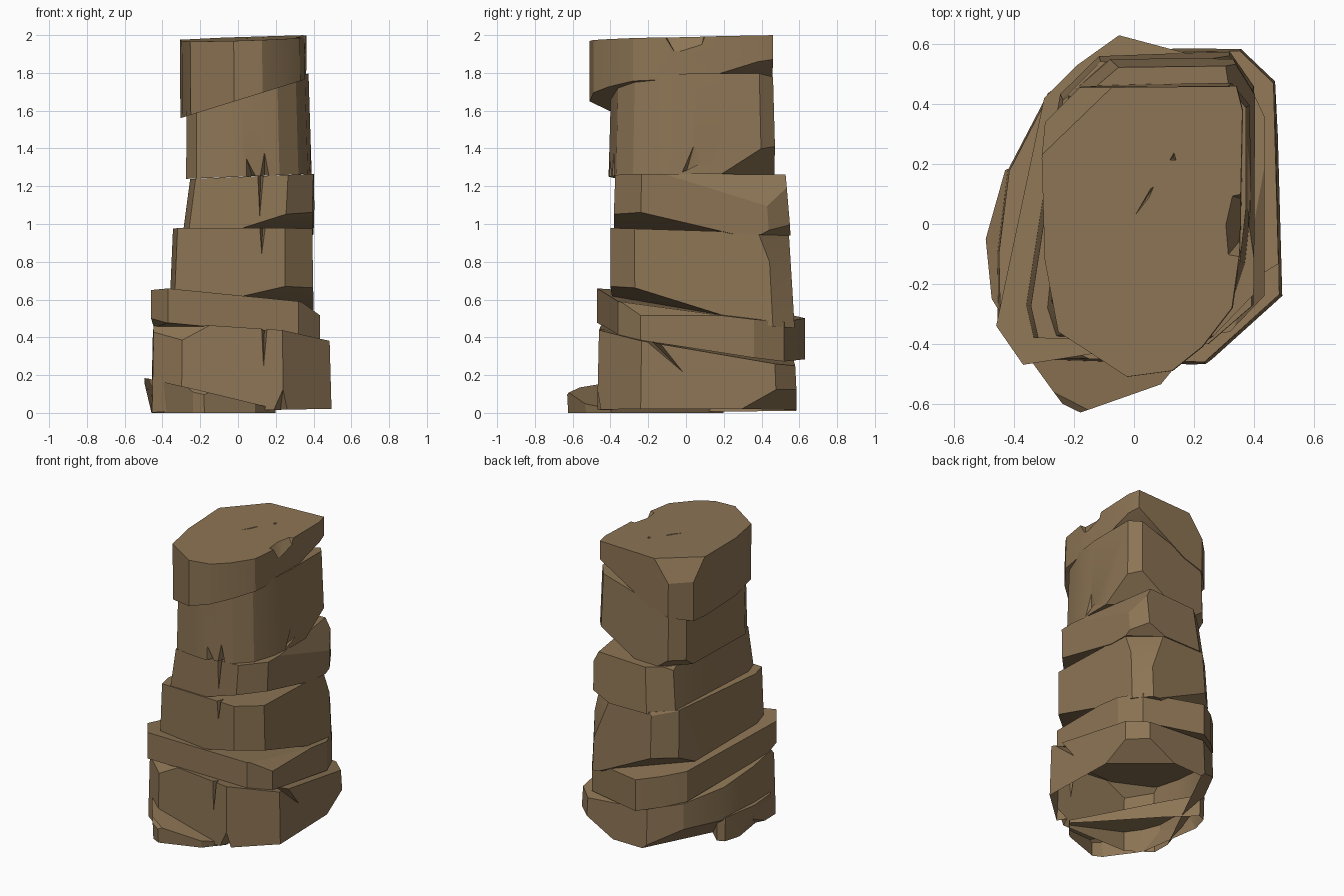
import bpy, bmesh
from mathutils import Vector

if "Cube" in bpy.data.objects:
    bpy.data.objects.remove(bpy.data.objects["Cube"])

stone = bpy.data.materials.new("brown_stone")
stone.diffuse_color = (0.265, 0.177, 0.09, 1)
stone.use_nodes = True
stone.node_tree.nodes["Principled BSDF"].inputs["Base Color"].default_value = stone.diffuse_color


def finish(name, bm):
    bmesh.ops.recalc_face_normals(bm, faces=bm.faces)
    mesh = bpy.data.meshes.new(name)
    bm.to_mesh(mesh)
    bm.free()
    mesh.materials.append(stone)
    ob = bpy.data.objects.new(name, mesh)
    bpy.context.collection.objects.link(ob)
    return ob


def slab(name, outline, low, high, taper=(1, 1), lean=(0, 0), chips=(), cracks=(), open_below=False):
    """Rock slab between two tilted planes z = a + bx + cy, corners chipped
    by planes (point, normal), cracks cut by pointed wedges."""
    bm = bmesh.new()
    rings = []
    for (a, b, c), s, k in ((low, taper[0], 0), (high, taper[1], 1)):
        rings.append([bm.verts.new((x * s + lean[0] * k, y * s + lean[1] * k, a + b * x + c * y))
                      for x, y in outline])
    n = len(outline)
    bm.faces.new(rings[0][::-1])
    bm.faces.new(rings[1])
    for i in range(n):
        j = (i + 1) % n
        bm.faces.new((rings[0][i], rings[0][j], rings[1][j], rings[1][i]))
    for co, no in chips:
        bmesh.ops.bisect_plane(bm, geom=bm.verts[:] + bm.edges[:] + bm.faces[:], dist=1e-5,
                               plane_co=co, plane_no=Vector(no).normalized(), clear_outer=True)
        bmesh.ops.holes_fill(bm, edges=[e for e in bm.edges if e.is_boundary])
    ob = finish(name, bm)
    for i, pts in enumerate(cracks):
        cb = bmesh.new()
        for p in pts:
            cb.verts.new(p)
        bmesh.ops.convex_hull(cb, input=cb.verts[:])
        cutter = finish(f"{name}_crack_cutter_{i}", cb)
        cutter.hide_render = True
        mod = ob.modifiers.new("crack", 'BOOLEAN')
        mod.operation, mod.solver, mod.object = 'DIFFERENCE', 'EXACT', cutter
    # Bake the cracks and drop the cutters
    if cracks:
        bpy.context.view_layer.update()
        baked = bpy.data.meshes.new_from_object(ob.evaluated_get(bpy.context.evaluated_depsgraph_get()))
        cutters = [m.object for m in ob.modifiers]
        ob.modifiers.clear()
        ob.data = baked
        for c in cutters:
            bpy.data.objects.remove(c)
    # Hollow underside of the lowest rocks
    if open_below:
        bm = bmesh.new()
        bm.from_mesh(ob.data)
        bm.normal_update()
        under = [f for f in bm.faces if f.normal.z < -.98]
        bmesh.ops.delete(bm, geom=under, context='FACES')
        bm.to_mesh(ob.data)
        bm.free()
    bpy.ops.object.select_all(action='DESELECT')
    ob.select_set(True)
    bpy.context.view_layer.objects.active = ob
    bpy.ops.object.shade_smooth_by_angle(angle=0.42)
    return ob


def front_crack(x, y, top, bottom, w=0.025):
    """Wedge that opens at the upper edge and closes to a point below."""
    return [(x - w, y - 0.03, top), (x + w, y - 0.03, top), (x, y + 0.06, top), (x - 0.005, y - 0.005, bottom)]


# Tilted foot rock along the front left
slab("foot_rock",
     [(-.495, -.05), (-.475, -.25), (-.37, -.42), (-.24, -.6), (-.18, -.63), (.09, -.535), (.2, -.4),
      (.1, -.3), (-.22, .05), (-.38, .2), (-.43, .18)],
     (0, 0, 0), (.065, -.24, -.01), taper=(.99, 1),
     chips=[((-.18, -.625, .1), (-.2, -1, 1.3)), ((-.49, -.05, .14), (-1, -.15, -.35))], open_below=True)

# Wide base block
slab("base_block",
     [(-.46, -.1), (-.455, -.34), (-.3, -.455), (.24, -.47), (.495, -.24), (.475, .48), (.36, .59),
      (-.1, .58), (-.29, .44), (-.425, .18)],
     (.012, .02, 0), (.375, -.07, -.17), taper=(1, .98),
     chips=[((-.3, -.45, .38), (-.5, -1, .9)),
            ((.42, .535, .13), (.6, .65, -1.1)),
            ((-.4, .2, .14), (-1, .5, -1.1))],
     cracks=[front_crack(.14, -.46, .47, .23),
             [(.5, -.24, .4), (.5, -.13, .37), (.4, -.2, .4), (.49, .0, .2)],
             [(.16, -.5, -.02), (.3, -.5, -.02), (.22, -.36, -.02), (.24, -.48, .14)]], open_below=True)

# Thin protruding ledge
slab("ledge_slab",
     [(-.46, -.34), (-.37, -.47), (.32, -.36), (.435, -.24), (.435, .36), (.36, .52), (.1, .59), (-.05, .63),
      (-.19, .53), (-.3, .42)],
     (.378, -.07, -.155), (.573, -.08, -.12),
     chips=[((-.46, -.34, .5), (-1, -.5, -1)), ((.34, -.3, .585), (.73, 0, 1))])

# Lower middle block
slab("lower_middle_block",
     [(-.36, -.27), (-.335, -.38), (.25, -.40), (.4, -.27), (.4, .46), (.32, .575), (-.12, .57), (-.25, .44)],
     (.55, -.08, -.13), (.967, 0, -.03), taper=(1, .97), lean=(.005, -.012),
     chips=[((.25, -.4, .67), (.35, -.5, -1.6)),
            ((.395, .45, .78), (.8, .9, .36)),
            ((-.19, .5, .9), (-.7, .8, .7)),
            ((-.22, .47, .64), (-.6, .7, -1.2))],
     cracks=[front_crack(.13, -.4, .99, .82)])

# Upper middle block
slab("upper_middle_block",
     [(-.29, -.28), (-.26, -.375), (.25, -.385), (.39, -.24), (.4, .44), (.33, .555), (-.08, .55), (-.22, .43)],
     (.955, 0, -.03), (1.25, .04, 0), taper=(1, .96), lean=(.025, -.005),
     chips=[((.25, -.38, 1.05), (.6, -.45, -1.9)),
            ((.4, .44, 1.1), (1, .15, .5)),
            ((.38, .48, .98), (.6, .7, -1.3)),
            ((-.2, .42, 1.2), (-.8, .5, .8))],
     cracks=[front_crack(.12, -.375, 1.27, 1.04)])

# Rounded neck block
slab("neck_block",
     [(-.275, -.26), (-.22, -.36), (-.12, -.39), (.02, -.41), (.22, -.37), (.32, -.28), (.37, -.13),
      (.39, .05), (.39, .4), (.33, .475), (-.18, .46), (-.26, .37)],
     (1.25, .04, 0), (1.68, .3, 0), taper=(1, .97), lean=(-.005, 0),
     chips=[((.385, .4, 1.4), (.7, .75, -1.15)),
            ((-.2, .45, 1.31), (-.7, .7, -.9))],
     cracks=[[(.1, -.45, 1.24), (.19, -.45, 1.24), (.14, -.3, 1.24), (.14, -.395, 1.4)],
             [(.02, -.45, 1.24), (.12, -.45, 1.24), (.08, -.34, 1.24), (.04, -.41, 1.36)],
             [(.43, -.05, 1.28), (.43, .17, 1.38), (.35, .0, 1.27), (.383, .04, 1.41)]])

# Cap stone with a nicked rim and scratched top
slab("cap_stone",
     [(-.305, .22), (-.295, -.12), (-.25, -.36), (-.02, -.51), (.13, -.49), (.23, -.41), (.33, -.28),
      (.355, -.1), (.365, .38), (.345, .46), (-.18, .455), (-.295, .34)],
     (1.655, .31, 0), (1.98, .03, .02), lean=(-.003, 0),
     chips=[((.33, .1, 1.755), (.6, .3, -1)),
            ((-.19, .345, 1.98), (-.7, .7, .5))],
     cracks=[[(.3, -.12, 2.02), (.29, .02, 2.02), (.31, .1, 2.02), (.42, .12, 2.02), (.42, -.14, 2.02),
              (.35, -.06, 1.91), (.37, .08, 1.93)],
             [(-.015, 0, 1.99), (.06, .13, 2.0), (.075, .14, 2.0), (.05, .08, 2.0), (.05, .1, 1.96)],
             [(.115, .21, 2.0), (.145, .21, 2.0), (.135, .245, 2.0), (.13, .22, 1.96)]])
